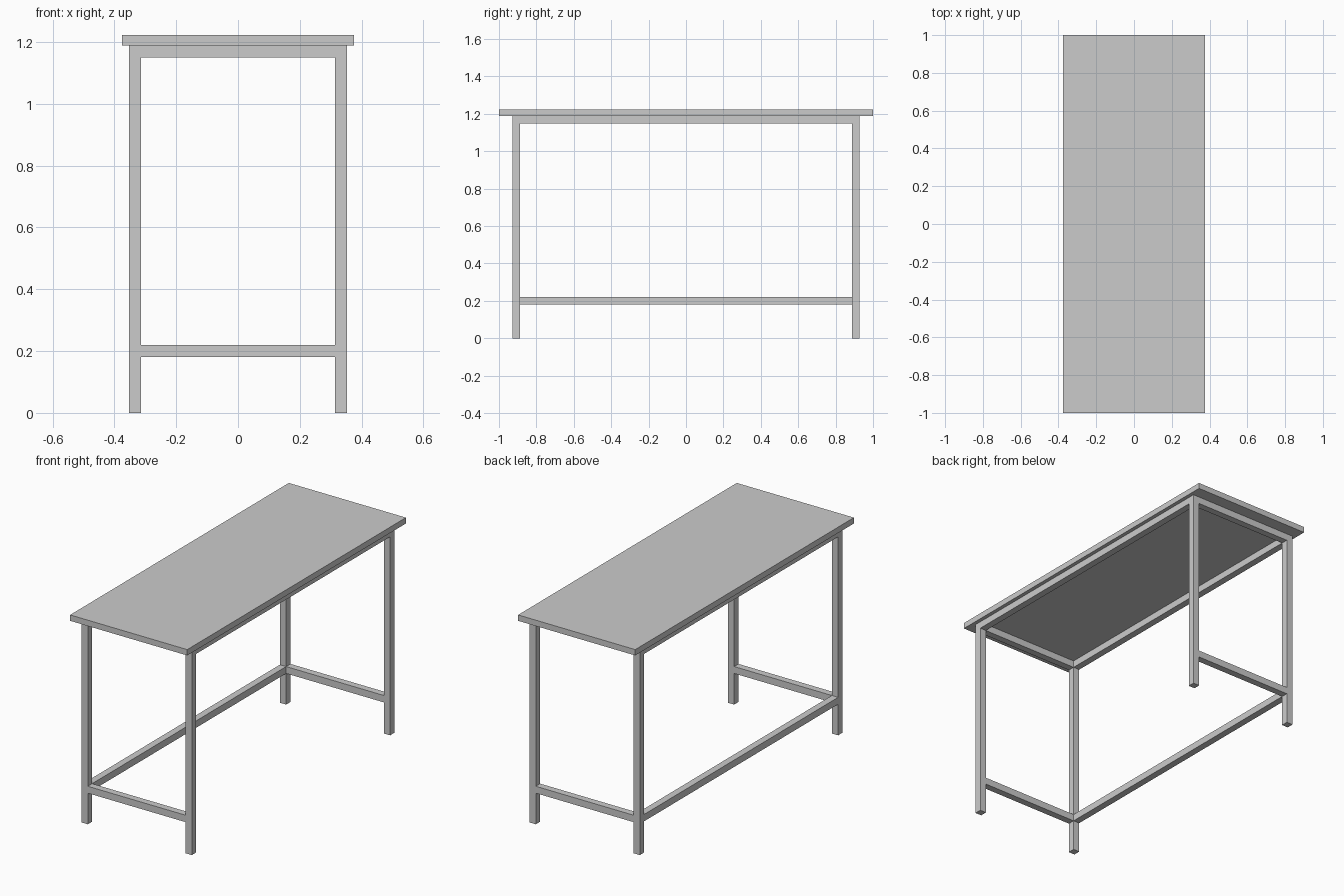
import bpy

if "Cube" in bpy.data.objects:
    bpy.data.objects.remove(bpy.data.objects["Cube"])

T = 0.04                  # square tube size
LX, LY = 0.333, 0.907     # leg centres
TOP_Z, UNDER_Z = 1.223, 1.189


def box(name, center, size):
    bpy.ops.mesh.primitive_cube_add(size=1, location=center)
    ob = bpy.context.object
    ob.name = name
    ob.scale = size
    bpy.ops.object.transform_apply(location=False, rotation=False, scale=True)
    return ob


# Table top
box("table_top", (0, 0, (TOP_Z + UNDER_Z) / 2), (0.75, 2.0, TOP_Z - UNDER_Z))

# Legs
for sx, side in ((-1, "left"), (1, "right")):
    for sy, end in ((-1, "front"), (1, "back")):
        box(f"{end}_{side}_leg", (sx * LX, sy * LY, UNDER_Z / 2), (T, T, UNDER_Z))

# Short upper and lower rails at both ends
for sy, end in ((-1, "front"), (1, "back")):
    for z, level in ((UNDER_Z - T / 2, "upper"), (0.2, "lower")):
        box(f"{end}_{level}_rail", (0, sy * LY, z), (2 * LX - T, T, T))

# Long upper rails on both sides
for sx, side in ((-1, "left"), (1, "right")):
    box(f"{side}_upper_rail", (sx * LX, 0, UNDER_Z - T / 2), (T, 2 * LY - T, T))

# Single long lower stretcher on the left side
box("left_lower_stretcher", (-LX, 0, 0.2), (T, 2 * LY - T, T))
